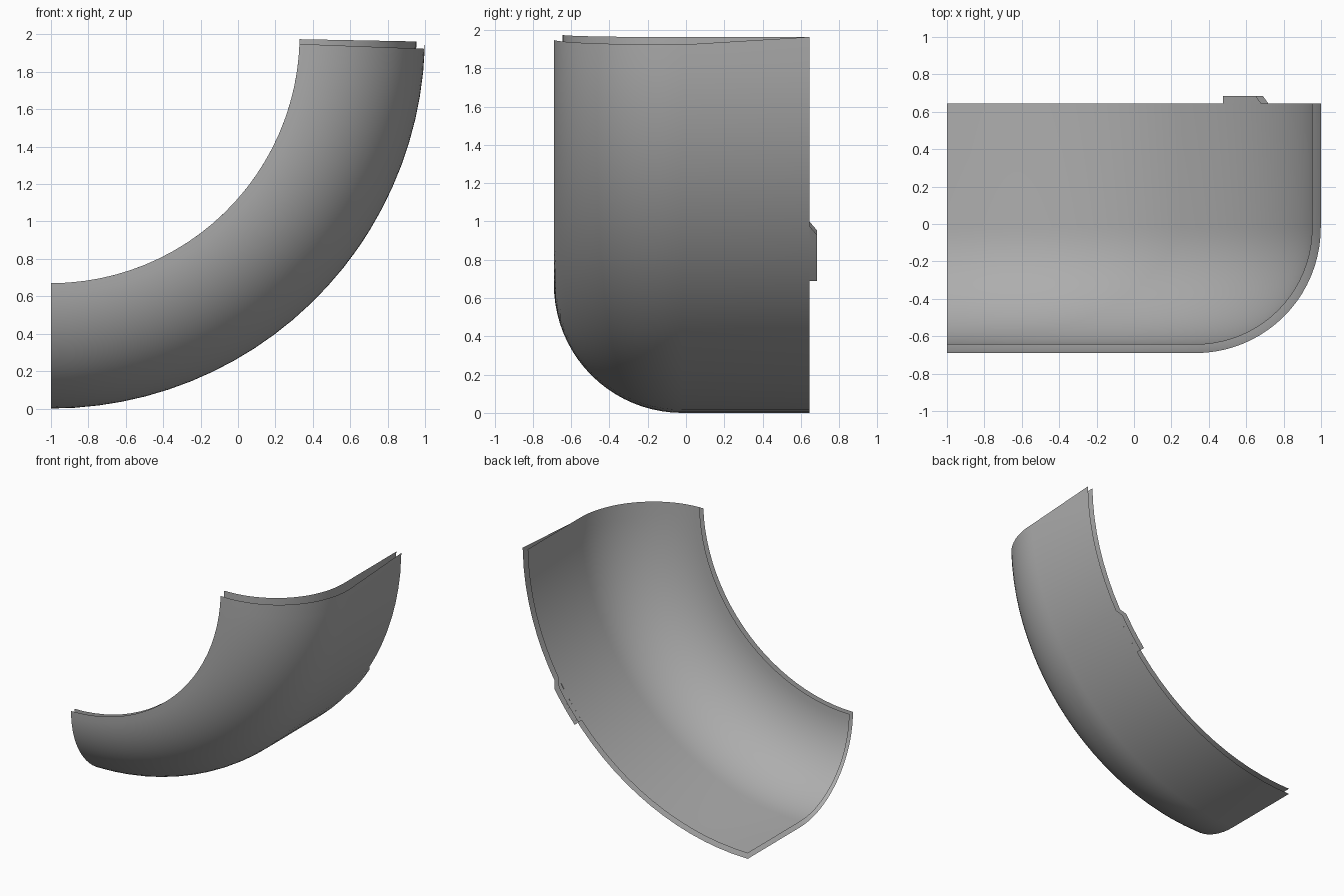
import bpy, bmesh
from math import sin, cos, radians, pi

cube = bpy.data.objects.get("Cube")
if cube:
    bpy.data.objects.remove(cube, do_unlink=True)

grey = bpy.data.materials.new("plain_grey")
grey.use_nodes = True
colour = (0.42, 0.42, 0.42, 1)
grey.diffuse_color = colour
grey.node_tree.nodes["Principled BSDF"].inputs["Base Color"].default_value = colour

BEND_R, LIP_R, BACK_Y, ARC_Y = 2.0, 1.33, 0.645, -0.02
SEGMENTS, ARC_STEPS = 24, 20


def on_bend(radius, y, angle):
    """Point on the quarter bend; angle in degrees from straight down."""
    a = radians(angle)
    return (-1 + radius * sin(a), y, BEND_R - radius * cos(a))


def add_sheet(name, rows, flip=False):
    """Smooth open surface through a grid of points."""
    bm = bmesh.new()
    grid = [[bm.verts.new(p) for p in row] for row in rows]
    for r0, r1 in zip(grid, grid[1:]):
        for i in range(len(r0) - 1):
            bm.faces.new((r0[i], r0[i + 1], r1[i + 1], r1[i]))
    bm.normal_update()
    if flip:
        bmesh.ops.reverse_faces(bm, faces=bm.faces[:])
    for f in bm.faces:
        f.smooth = True
    mesh = bpy.data.meshes.new(name)
    bm.to_mesh(mesh)
    bm.free()
    mesh.materials.append(grey)
    obj = bpy.data.objects.new(name, mesh)
    bpy.context.collection.objects.link(obj)
    return obj


def profile(inset):
    """Straight back wall running into a quarter round; (radius, y) pairs."""
    wall = [(BEND_R - inset, BACK_Y)]
    size = BEND_R - LIP_R - inset
    for i in range(ARC_STEPS + 1):
        t = pi / 2 * i / ARC_STEPS
        wall.append((LIP_R + size * cos(t), ARC_Y - size * sin(t)))
    return wall


def bent_shell(name, inset, end, corner_end, flip):
    rows = []
    for s in range(SEGMENTS + 1):
        row = []
        for i, (radius, y) in enumerate(profile(inset)):
            # the back corner of the last row may reach further
            last = corner_end if (i == 0 and s == SEGMENTS) else end
            row.append(on_bend(radius, y, last * s / SEGMENTS))
        rows.append(row)
    add_sheet(name, rows, flip)


def back_tab(name, inset, flip):
    """Small tab on the back rim with one slanted end."""
    radius = BEND_R - inset
    rows = []
    for s in range(5):
        t = s / 4
        rows.append([on_bend(radius, 0.685, 49 + 8.6 * t),
                     on_bend(radius, BACK_Y, 49 + 10.2 * t)])
    add_sheet(name, rows, flip)


# Outer skin, and the inner skin that stands proud at the upper end
bent_shell("outer_skin", 0, 87.8, 88.95, False)
bent_shell("inner_skin", 0.045, 88.9, 88.9, True)

# Locating tabs on the back rim
back_tab("outer_tab", 0, False)
back_tab("inner_tab", 0.045, True)
